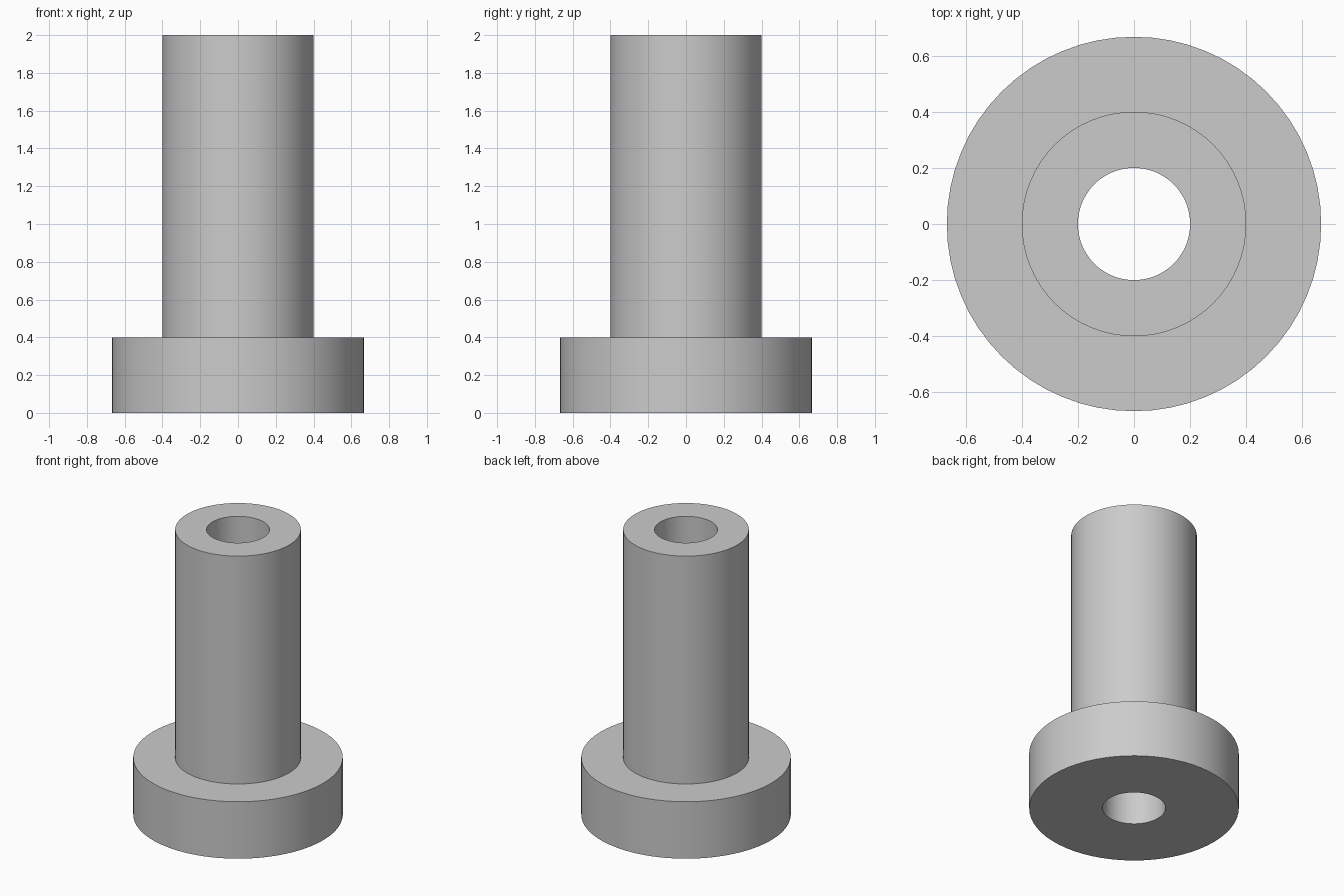
import bpy
import bmesh
import math

cube = bpy.data.objects.get("Cube")
if cube:
    bpy.data.objects.remove(cube, do_unlink=True)

SEGMENTS = 64
BORE, SLEEVE, FLANGE = 0.2, 0.4, 0.667
FLANGE_TOP, HEIGHT = 0.4, 2.0

# Plain grey metal
grey = bpy.data.materials.new("grey metal")
grey.use_nodes = True
colour = (0.6, 0.6, 0.6, 1)
grey.diffuse_color = colour
grey.node_tree.nodes["Principled BSDF"].inputs["Base Color"].default_value = colour


def lathe(name, profile):
    """Revolve a closed (radius, height) profile around the z axis."""
    bm = bmesh.new()
    rings = []
    for i in range(SEGMENTS):
        a = math.tau * i / SEGMENTS
        rings.append([bm.verts.new((r * math.cos(a), r * math.sin(a), z)) for r, z in profile])
    for i, ring in enumerate(rings):
        following = rings[(i + 1) % SEGMENTS]
        for j in range(len(profile)):
            k = (j + 1) % len(profile)
            bm.faces.new((ring[j], following[j], following[k], ring[k]))
    bmesh.ops.recalc_face_normals(bm, faces=bm.faces)
    mesh = bpy.data.meshes.new(name)
    bm.to_mesh(mesh)
    bm.free()
    mesh.materials.append(grey)
    obj = bpy.data.objects.new(name, mesh)
    bpy.context.collection.objects.link(obj)
    bpy.ops.object.select_all(action="DESELECT")
    obj.select_set(True)
    bpy.context.view_layer.objects.active = obj
    bpy.ops.object.shade_smooth_by_angle(angle=math.radians(30))
    return obj


# One-piece flanged sleeve with a through bore
lathe("flanged_bushing", [
    (BORE, 0), (FLANGE, 0), (FLANGE, FLANGE_TOP),
    (SLEEVE, FLANGE_TOP), (SLEEVE, HEIGHT), (BORE, HEIGHT),
])
